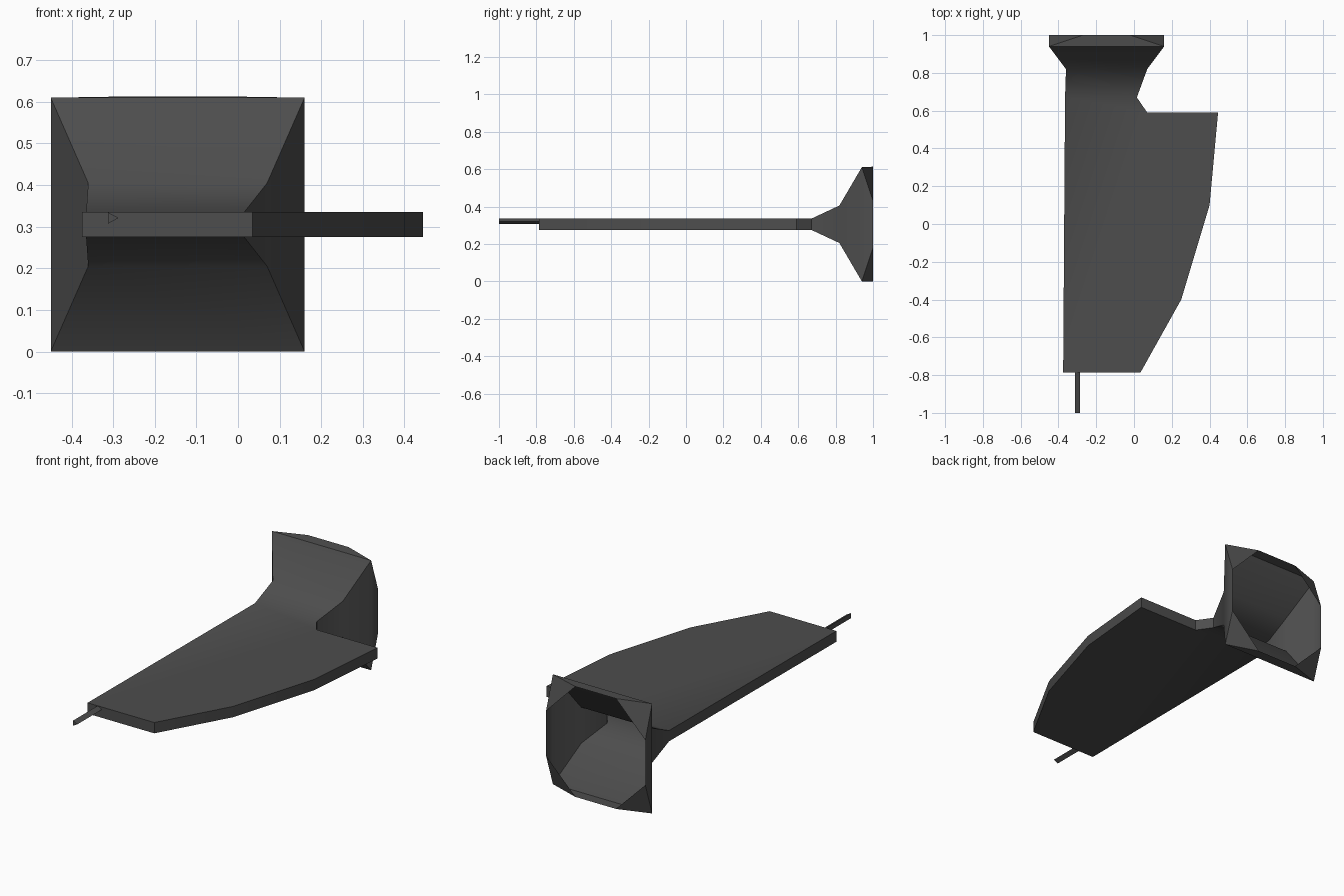
import bpy, bmesh, math

if "Cube" in bpy.data.objects:
    bpy.data.objects.remove(bpy.data.objects["Cube"])

grey = bpy.data.materials.new("dark grey")
grey.diffuse_color = (0.075, 0.075, 0.075, 1)
grey.use_nodes = True
grey.node_tree.nodes["Principled BSDF"].inputs["Base Color"].default_value = grey.diffuse_color


def finish(bm, name, smooth=None):
    bmesh.ops.remove_doubles(bm, verts=bm.verts, dist=0.0005)
    bmesh.ops.recalc_face_normals(bm, faces=bm.faces)
    me = bpy.data.meshes.new(name)
    bm.to_mesh(me)
    bm.free()
    me.materials.append(grey)
    ob = bpy.data.objects.new(name, me)
    bpy.context.collection.objects.link(ob)
    if smooth:
        bpy.ops.object.select_all(action='DESELECT')
        ob.select_set(True)
        bpy.context.view_layer.objects.active = ob
        bpy.ops.object.shade_smooth_by_angle(angle=math.radians(smooth))
    return ob


bm = bmesh.new()

# Flat blade: outline extruded in z, left open where the neck begins
outline = [(-0.365, 0.67), (-0.375, -0.785), (0.035, -0.785), (0.25, -0.4),
           (0.40, 0.1), (0.445, 0.59), (0.07, 0.59), (0.015, 0.67)]
lo = [bm.verts.new((x, y, 0.275)) for x, y in outline]
hi = [bm.verts.new((x, y, 0.335)) for x, y in outline]
for i in range(len(outline) - 1):
    bm.faces.new((lo[i], lo[i + 1], hi[i + 1], hi[i]))
# top and bottom split along the slanted crease into the neck
for side in (lo, hi):
    bm.faces.new(side[:7])
    bm.faces.new((side[0], side[6], side[7]))

# Flared neck: rectangular sections (y, x0, x1, z0, z1)
sections = [(0.82, -0.36, 0.07, 0.205, 0.405),
            (0.94, -0.45, 0.16, 0.0, 0.61)]
ring = [lo[0], lo[7], hi[7], hi[0]]
for y, x0, x1, z0, z1 in sections:
    new = [bm.verts.new((x, y, z)) for x, z in
           ((x0, z0), (x1, z0), (x1, z1), (x0, z1))]
    for i in range(4):
        j = (i + 1) % 4
        bm.faces.new((ring[i], ring[j], new[j], new[i]))
    ring = new

# Rim: rectangle turns into an open octagon
c = 0.18
octagon = []
for i in range(4):
    here = ring[i].co
    for other in (ring[i - 1].co, ring[(i + 1) % 4].co):
        p = here + (other - here).normalized() * c
        p.y = 1.0
        p.z += 0.003 if p.z > 0.6 else 0
        octagon.append(bm.verts.new(p))
for i in range(4):
    a, b = octagon[2 * i], octagon[2 * i + 1]
    bm.faces.new((ring[i], b, a))
    bm.faces.new((ring[i], ring[(i + 1) % 4], octagon[(2 * i + 2) % 8], b))
finish(bm, "blade_with_flared_socket", 40)

# Thin three-sided pin at the front
bm = bmesh.new()
tri = [(-0.313, 0.335), (-0.313, 0.307), (-0.287, 0.321)]
front = [bm.verts.new((x, -1.0, z)) for x, z in tri]
back = [bm.verts.new((x, -0.78, z)) for x, z in tri]
bm.faces.new(front)
bm.faces.new(back)
for i in range(3):
    j = (i + 1) % 3
    bm.faces.new((front[i], front[j], back[j], back[i]))
finish(bm, "front_pin")
